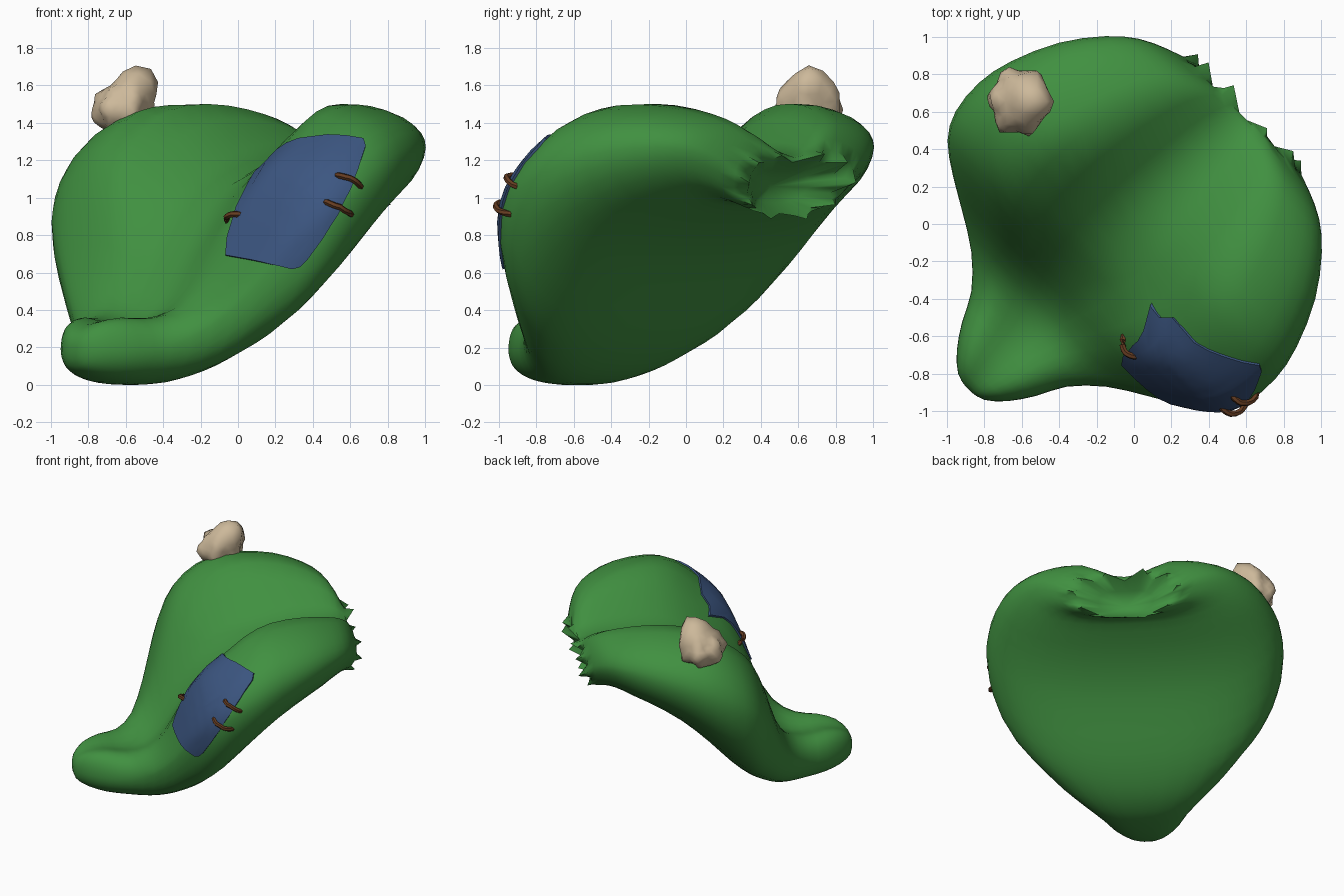
import bpy, bmesh, math, random
from mathutils import Vector
from mathutils.bvhtree import BVHTree

if "Cube" in bpy.data.objects:
    bpy.data.objects.remove(bpy.data.objects["Cube"])

random.seed(4)
R2 = math.sqrt(0.5)


def material(name, rgb):
    m = bpy.data.materials.new(name)
    m.diffuse_color = (*rgb, 1)
    m.use_nodes = True
    m.node_tree.nodes["Principled BSDF"].inputs["Base Color"].default_value = m.diffuse_color
    return m


GREEN = material("leaf green", (0.052, 0.28, 0.052))
BLUE = material("patch blue", (0.045, 0.093, 0.22))
TAN = material("bone tan", (0.61, 0.485, 0.325))
BROWN = material("thread brown", (0.13, 0.045, 0.015))


def finish(bm, name, mat, angle=50):
    bmesh.ops.recalc_face_normals(bm, faces=bm.faces)
    me = bpy.data.meshes.new(name)
    bm.to_mesh(me)
    ob = bpy.data.objects.new(name, me)
    bpy.context.collection.objects.link(ob)
    me.materials.append(mat)
    bpy.ops.object.select_all(action='DESELECT')
    ob.select_set(True)
    bpy.context.view_layer.objects.active = ob
    bpy.ops.object.shade_smooth_by_angle(angle=math.radians(angle))
    return ob


def world(u, v, z):
    # u runs along the diagonal from toe to torn end, v across it
    return Vector(((u + v) * R2, (u - v) * R2, z))


# Stations along the body: u, half width, valley z, ridge z, edge z, bottom z
ST = [
    (-1.25, .03, .21, .21, .19, .17), (-1.23, .10, .27, .27, .19, .10),
    (-1.15, .19, .32, .34, .19, .05), (-1.02, .28, .34, .37, .19, .015),
    (-.87, .36, .32, .37, .21, 0), (-.72, .51, .35, .43, .31, .005),
    (-.60, .70, .45, .63, .50, .04), (-.50, .87, .59, .93, .72, .09),
    (-.39, 1.02, .75, 1.19, .87, .17), (-.25, 1.10, .93, 1.35, .98, .30),
    (-.05, 1.12, 1.07, 1.48, 1.09, .52), (.15, 1.08, 1.15, 1.52, 1.18, .71),
    (.40, .97, 1.21, 1.51, 1.25, .87), (.60, .82, 1.23, 1.46, 1.27, .95),
    (.72, .68, 1.23, 1.40, 1.25, .96), (.79, .53, 1.22, 1.32, 1.18, .93),
    (.84, .38, 1.21, 1.22, 1.08, .90)]


def spline(pts, steps):
    out = []
    for i in range(len(pts) - 1):
        a, b, c, d = (pts[max(i - 1, 0)], pts[i], pts[i + 1], pts[min(i + 2, len(pts) - 1)])
        for k in range(steps):
            t = k / steps
            out.append([.5 * (2 * q + (r - p) * t + (2 * p - 5 * q + 4 * r - s) * t * t
                              + (3 * q - p - 3 * r + s) * t ** 3) for p, q, r, s in zip(a, b, c, d)])
    out.append(list(pts[-1]))
    return out


def section_point(st, a):
    u, w, valley, ridge, edge, bot = st
    s = math.cos(a)
    s = math.copysign(abs(s) ** .9, s)
    if math.sin(a) >= 0:
        # the left lobe swells a little more than the right one
        ridge -= math.copysign(.035, s) * math.exp(-((u + .25) / .22) ** 2)
        reach = .68 - .13 * min(max((u + .2) / .4, 0), 1)
        t = min(abs(s) / reach, 1)
        target = valley + (ridge - valley) * t * t * (3 - 2 * t)
        rnd = math.sqrt(max(0, 1 - abs(s) ** 4))
    else:
        target = bot
        rnd = math.sqrt(max(0, 1 - abs(s) ** 2.7))
        # the torn end leans, its lower lip sits further forward
        u -= .10 * rnd * min(max((u - .5) / .34, 0), 1)
    return world(u, w * s, edge + (target - edge) * rnd)


# Body: heart-shaped curled lobe with a torn, hollow end
N = 40
bm = bmesh.new()
rings = [[bm.verts.new(section_point(st, 2 * math.pi * j / N)) for j in range(N)]
         for st in spline(ST, 2)]
bm.faces.new(rings[0])


def bridge(r0, r1):
    for j in range(N):
        k = (j + 1) % N
        bm.faces.new((r0[j], r0[k], r1[k], r1[j]))


for r0, r1 in zip(rings, rings[1:]):
    bridge(r0, r1)
# inside of the torn end
rim = rings[-1]
mid = world(.80, 0, 1.06)
inner = [bm.verts.new(mid + (v.co - mid) * .55 - world(.10, 0, 0)) for v in rim]
# ragged spikes: one tip and one notch in every four rim vertices
for j, vert in enumerate(rim):
    if j % 4 == 0:
        vert.co += world(random.uniform(.02, .06), 0, 0) + (vert.co - mid) * random.uniform(.02, .14)
    elif j % 4 == 2:
        vert.co += (mid - vert.co) * .14 - world(.03, 0, 0)
for j in range(1, N, 2):
    rim[j].co = (rim[j - 1].co + rim[(j + 1) % N].co) / 2
bridge(rim, inner)
hollow = bm.verts.new(world(.64, 0, 1.06))
for j in range(N):
    bm.faces.new((inner[j], inner[(j + 1) % N], hollow))
bmesh.ops.recalc_face_normals(bm, faces=bm.faces)
tree = BVHTree.FromBMesh(bm)
finish(bm, "body", GREEN, 60)


def on_body(x, z, lift):
    # point on the body seen from the front
    p, n, _, _ = tree.ray_cast(Vector((x, -3, z)), Vector((0, 1, 0)))
    if p is None or p.y > -.3:
        p, n, _, _ = tree.find_nearest(Vector((x, -.5, z)))
    return p + n * lift


# Sewn patch: front outline projected on the body in rings
OUT = [(-.06, .69), (-.05, .79), (.0, .95), (.06, 1.07), (.13, 1.19), (.2, 1.26), (.33, 1.31),
       (.48, 1.33), (.58, 1.325), (.67, 1.31), (.68, 1.27), (.64, 1.15), (.6, 1.05), (.53, .91),
       (.45, .78), (.37, .67), (.33, .63), (.29, .62), (.2, .64), (.08, .665)]
FINE = []
for (x0, z0), (x1, z1) in zip(OUT, OUT[1:] + OUT[:1]):
    FINE += [(x0, z0), ((x0 + x1) / 2, (z0 + z1) / 2)]
C = (.3, .98)
bm = bmesh.new()
prev = None
for f, lift in [(i / 10, .013) for i in range(1, 11)] + [(1.005, -.01)]:
    ring = [bm.verts.new(on_body(C[0] + (x - C[0]) * f, C[1] + (z - C[1]) * f, lift)) for x, z in FINE]
    if prev:
        for j in range(len(FINE)):
            k = (j + 1) % len(FINE)
            bm.faces.new((prev[j], prev[k], ring[k], ring[j]))
    else:
        bm.faces.new(ring)
    prev = ring
finish(bm, "patch", BLUE)


# Stitches: arched threads across the patch edge
def stitch(name, a, b):
    bm = bmesh.new()
    pts = []
    for i in range(9):
        t = i / 8
        pts.append(on_body(a[0] + (b[0] - a[0]) * t, a[1] + (b[1] - a[1]) * t,
                           -.01 + .045 * math.sin(math.pi * t) ** .7))
    prev = None
    for i, p in enumerate(pts):
        d = (pts[min(i + 1, 8)] - pts[max(i - 1, 0)]).normalized()
        s = d.cross(Vector((0, -1, .3))).normalized()
        n = d.cross(s)
        ring = [bm.verts.new(p + .017 * (s * math.cos(q * math.pi / 3) + n * math.sin(q * math.pi / 3)))
                for q in range(6)]
        if prev:
            for j in range(6):
                bm.faces.new((prev[j], prev[(j + 1) % 6], ring[(j + 1) % 6], ring[j]))
        if i in (0, 8):
            bm.faces.new(ring)
        prev = ring
    finish(bm, name, BROWN)


stitch("stitch_upper", (.52, 1.12), (.66, 1.06))
stitch("stitch_lower", (.46, .98), (.61, .91))
stitch("stitch_left", (-.06, .875), (.02, .91))

# Bone knob: lumpy stub with a taller peak on its right
bm = bmesh.new()
bmesh.ops.create_icosphere(bm, subdivisions=3, radius=1)
for v in bm.verts:
    d = v.co.normalized()
    a = math.atan2(d.y, d.x)
    flat = math.hypot(d.x, d.y)
    r = 1 + .10 * flat * math.cos(6 * a + .6) + .07 * math.sin(7 * d.z + 3 * d.x) * math.cos(5 * d.y)
    r += .75 * max(0, d.dot(Vector((.45, .05, .89)))) ** 5
    v.co = Vector((-.615, .655, 1.47)) + Vector((d.x * .155, d.y * .18, d.z * .14)) * r
finish(bm, "bone_knob", TAN, 60)
